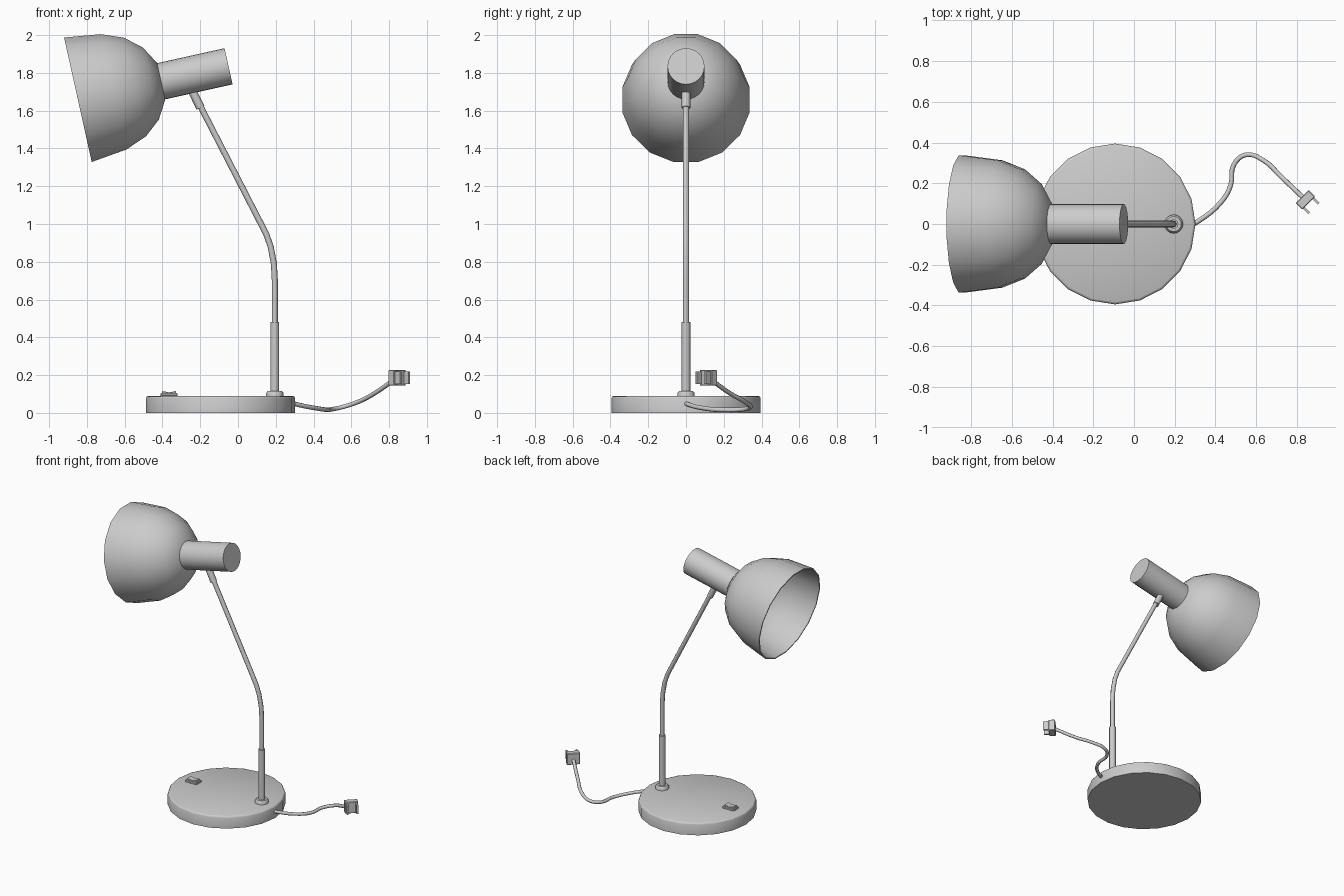
import bpy, bmesh
from math import pi
from mathutils import Vector, Matrix

if "Cube" in bpy.data.objects:
    bpy.data.objects.remove(bpy.data.objects["Cube"])


def finish(bm, name, matrix=Matrix()):
    bmesh.ops.recalc_face_normals(bm, faces=bm.faces)
    mesh = bpy.data.meshes.new(name)
    bm.to_mesh(mesh)
    bm.free()
    ob = bpy.data.objects.new(name, mesh)
    bpy.context.collection.objects.link(ob)
    ob.matrix_world = matrix
    return ob


def select(ob):
    bpy.ops.object.select_all(action='DESELECT')
    ob.select_set(True)
    bpy.context.view_layer.objects.active = ob


def smooth(ob, angle=40):
    select(ob)
    bpy.ops.object.shade_smooth_by_angle(angle=angle * pi / 180)


def lathe(name, profile, sides, matrix=Matrix(), phase=0.0):
    """Revolve (radius, height) points around local z."""
    bm = bmesh.new()
    rot = Matrix.Rotation(phase, 3, 'Z')
    vs = [bm.verts.new(rot @ Vector((r, 0, z))) for r, z in profile]
    es = [bm.edges.new(p) for p in zip(vs, vs[1:])]
    bmesh.ops.spin(bm, geom=vs + es, cent=(0, 0, 0), axis=(0, 0, 1),
                   angle=2 * pi, steps=sides)
    bmesh.ops.remove_doubles(bm, verts=bm.verts, dist=1e-4)
    ob = finish(bm, name, matrix)
    smooth(ob)
    return ob


def tube(name, points, radius, curved=False):
    cu = bpy.data.curves.new(name, 'CURVE')
    cu.dimensions = '3D'
    cu.bevel_depth, cu.bevel_resolution = radius, 2
    cu.use_fill_caps = True
    cu.resolution_u = 4
    sp = cu.splines.new('BEZIER')
    sp.bezier_points.add(len(points) - 1)
    for bp, p in zip(sp.bezier_points, points):
        bp.co = p
        bp.handle_left_type = bp.handle_right_type = 'AUTO' if curved else 'VECTOR'
    if not curved:
        cu.resolution_u = 1
    ob = bpy.data.objects.new(name, cu)
    bpy.context.collection.objects.link(ob)
    select(ob)
    bpy.ops.object.convert(target='MESH')
    smooth(bpy.context.object, 50)


def box(name, centre, size, matrix=Matrix(), bevel=0.0):
    bm = bmesh.new()
    bmesh.ops.create_cube(bm, size=1)
    bmesh.ops.scale(bm, vec=size, verts=bm.verts)
    bmesh.ops.translate(bm, vec=centre, verts=bm.verts)
    if bevel:
        bmesh.ops.bevel(bm, geom=bm.edges[:], offset=bevel, segments=1, affect='EDGES')
    return finish(bm, name, matrix)


# Base disc with softened top edge
lathe("base", [(0, 0), (0.395, 0), (0.395, 0.078), (0.391, 0.086), (0.382, 0.09), (0, 0.09)],
      20, Matrix.Translation((-0.093, 0, 0)))

# Post and collar
post_at = Matrix.Translation((0.195, 0, 0))
lathe("collar", [(0, 0.085), (0.046, 0.085), (0.046, 0.105), (0.037, 0.116), (0, 0.116)], 16, post_at)
lathe("post", [(0, 0.1), (0.023, 0.1), (0.023, 0.482), (0, 0.482)], 16, post_at)

# Bent arm and its upper sleeve
tube("arm", [(0.195, 0, 0.46), (0.195, 0, 0.7), (0.19, 0, 0.79), (0.173, 0, 0.88),
             (0.15, 0, 0.945), (0.122, 0, 1.0), (-0.21, 0, 1.645)], 0.016)
tube("arm_sleeve", [(-0.198, 0, 1.615), (-0.245, 0, 1.71)], 0.023)

# Head: local z runs from the back of the socket to the shade rim
axis = Vector((-0.976, 0, -0.217)).normalized()
side = Vector((0.217, 0, -0.976)).normalized()
rot = Matrix((side, axis.cross(side), axis)).transposed().to_4x4()
head = Matrix.Translation((-0.05, 0, 1.835)) @ rot
lathe("socket", [(0, 0), (0.098, 0), (0.098, 0.372), (0, 0.372)], 24, head)
outer = [(0.102, 0.366), (0.2, 0.422), (0.273, 0.508), (0.319, 0.624), (0.344, 0.817)]
inner = [(0.335, 0.817), (0.31, 0.626), (0.265, 0.514), (0.193, 0.43), (0.098, 0.376)]
lathe("shade", [(0, 0.366)] + outer + inner + [(0, 0.376)], 16, head, pi / 16)

# Switch on the base: frame and tilted rocker halves
box("switch_frame", (-0.365, 0, 0.096), (0.092, 0.06, 0.016), bevel=0.003)
for s, label in ((-1, "left"), (1, "right")):
    m = Matrix.Translation((-0.365 + s * 0.018, 0, 0.106)) @ Matrix.Rotation(-s * 0.2, 4, 'Y')
    box("switch_rocker_" + label, (0, 0, 0), (0.038, 0.042, 0.012), m)

# Power cord
tube("cord", [(0.27, -0.01, 0.056), (0.31, 0.01, 0.045), (0.43, 0.11, 0.022), (0.475, 0.19, 0.016),
              (0.49, 0.29, 0.018), (0.55, 0.34, 0.03), (0.64, 0.31, 0.06),
              (0.72, 0.235, 0.102), (0.84, 0.121, 0.185)], 0.012, True)

# Plug: local x points along the prongs
plug = Matrix.Translation((0.826, 0.135, 0.186)) @ Matrix.Rotation(-pi / 4, 4, 'Z')
box("plug_body", (0.023, 0, 0), (0.046, 0.09, 0.084), plug, 0.004)
for s, label in ((-1, "left"), (1, "right")):
    box("plug_prong_" + label, (0.06, s * 0.033, 0), (0.044, 0.012, 0.066), plug)
